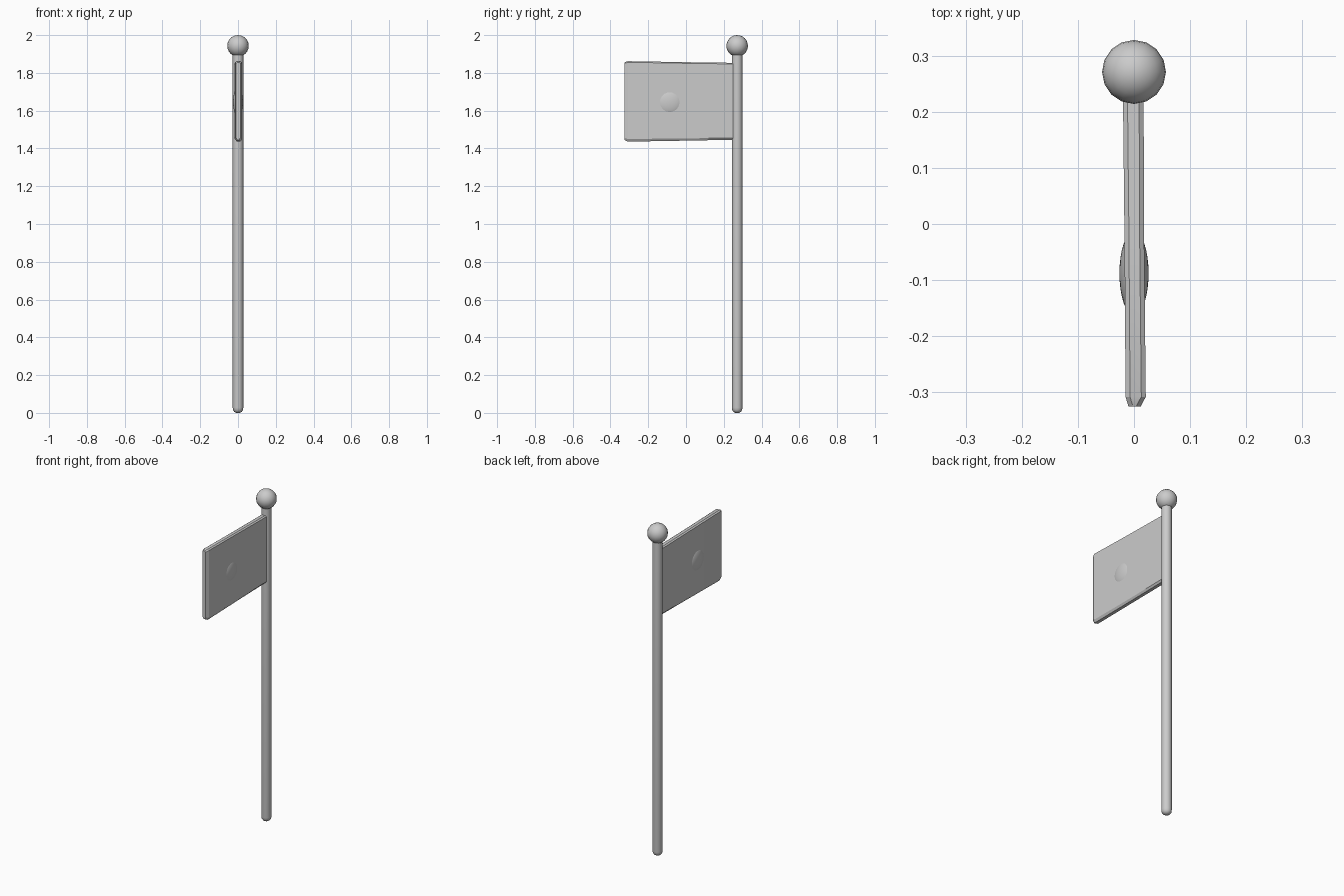
import bpy, bmesh, math
from mathutils import Matrix

if "Cube" in bpy.data.objects:
    bpy.data.objects.remove(bpy.data.objects["Cube"])

POLE_Y = 0.271


def make_object(name, bm, angle=40):
    bmesh.ops.recalc_face_normals(bm, faces=bm.faces[:])
    mesh = bpy.data.meshes.new(name)
    bm.to_mesh(mesh)
    bm.free()
    obj = bpy.data.objects.new(name, mesh)
    bpy.context.collection.objects.link(obj)
    bpy.ops.object.select_all(action='DESELECT')
    obj.select_set(True)
    bpy.context.view_layer.objects.active = obj
    bpy.ops.object.shade_smooth_by_angle(angle=math.radians(angle))
    return obj


def loft(rings):
    bm = bmesh.new()
    loops = [[bm.verts.new(p) for p in ring] for ring in rings]
    for a, b in zip(loops, loops[1:]):
        n = len(a)
        for i in range(n):
            bm.faces.new((a[i], a[(i + 1) % n], b[(i + 1) % n], b[i]))
    bm.faces.new(loops[0])
    bm.faces.new(loops[-1])
    return bm


def ball(name, center, scale, segments, rings, axis=None):
    bm = bmesh.new()
    m = Matrix.Translation(center) @ Matrix.Diagonal((*scale, 1))
    if axis:
        m = m @ Matrix.Rotation(math.pi / 2, 4, axis)
    bmesh.ops.create_uvsphere(bm, u_segments=segments, v_segments=rings, radius=1, matrix=m)
    return make_object(name, bm)


# Pole with a rounded foot
profile = [(0.010, 0.0), (0.020, 0.006), (0.026, 0.015), (0.028, 0.028), (0.028, 1.92)]
rings = []
for r, z in profile:
    rings.append([(r * math.cos(i * math.tau / 16), POLE_Y + r * math.sin(i * math.tau / 16), z)
                  for i in range(16)])
make_object("pole", loft(rings))

# Ball on top of the pole
ball("finial", (0, POLE_Y, 1.943), (0.057, 0.057, 0.057), 16, 12)


# Thick flag panel with chamfered edges, slightly taller at the free end
def flag_ring(y, x0, x1, z0, z1, c):
    return [(x0, y, z0 + c), (x0 + 0.008, y, z0), (x1 - 0.008, y, z0), (x1, y, z0 + c),
            (x1, y, z1 - 0.006), (x1 - 0.008, y, z1), (x0 + 0.008, y, z1), (x0, y, z1 - 0.006)]


flag = loft([
    flag_ring(0.262, -0.020, 0.017, 1.446, 1.853, 0.010),
    flag_ring(-0.02, -0.017, 0.018, 1.441, 1.857, 0.012),
    flag_ring(-0.308, -0.015, 0.021, 1.436, 1.862, 0.014),
    flag_ring(-0.325, -0.010, 0.012, 1.444, 1.856, 0.012),
])
make_object("flag", flag, 25)

# Lens-shaped disc showing on both faces of the flag
ball("flag_disc", (0, -0.088, 1.645), (0.026, 0.075, 0.075), 24, 16, 'Y')
